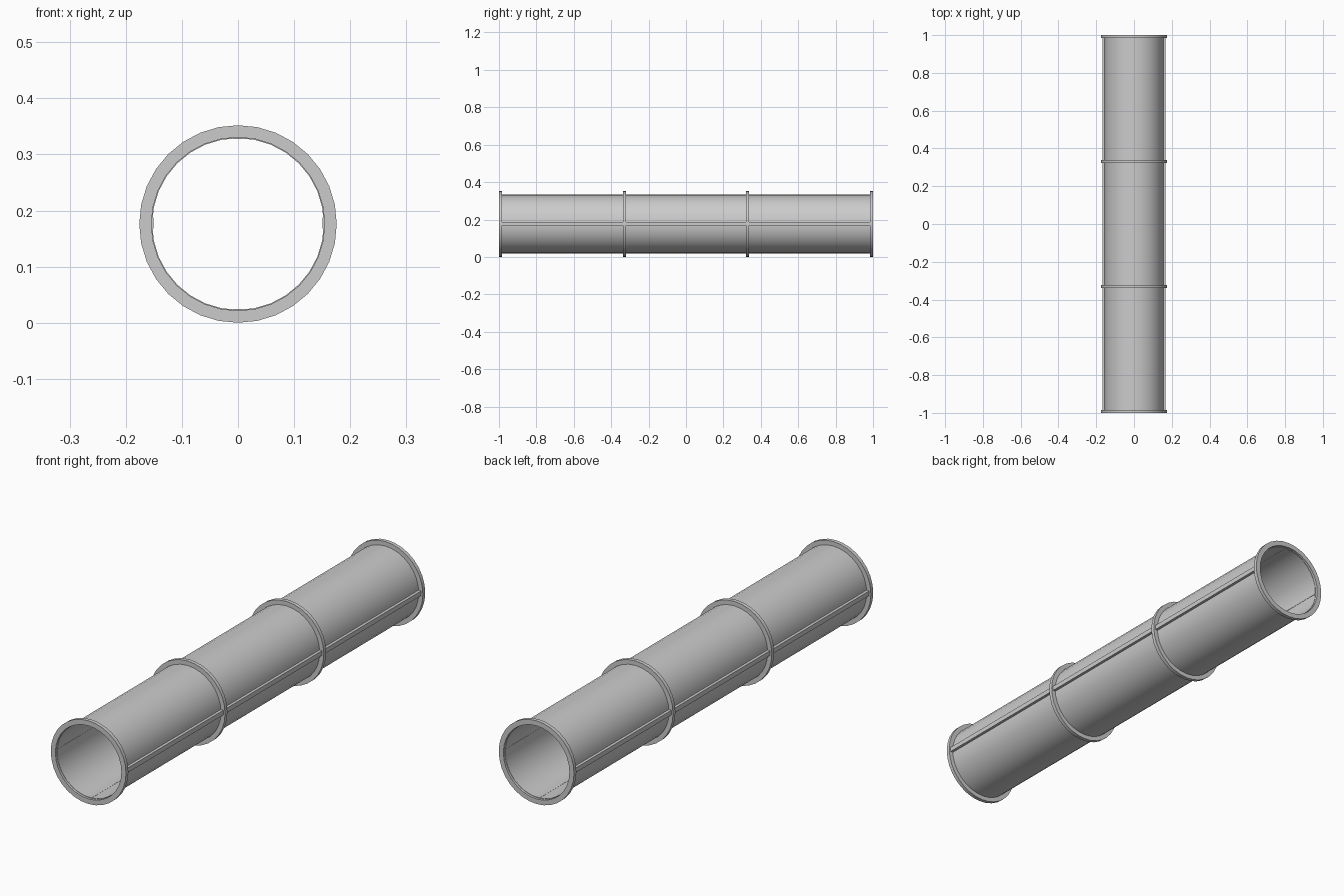
import bpy, bmesh
from math import sin, cos, pi, radians

if "Cube" in bpy.data.objects:
    bpy.data.objects.remove(bpy.data.objects["Cube"])

R, SIDES = 0.176, 32
CZ = R


def make_tube(name, r_in, r_out, y0, y1, angle=35):
    """Hollow round section running along y."""
    bm = bmesh.new()
    loops = []
    for i in range(SIDES):
        a = 2 * pi * i / SIDES
        loops.append([bm.verts.new((r * cos(a), y, CZ + r * sin(a)))
                      for r, y in ((r_out, y0), (r_out, y1), (r_in, y1), (r_in, y0))])
    for i in range(SIDES):
        a, b = loops[i], loops[(i + 1) % SIDES]
        for k in range(4):
            n = (k + 1) % 4
            bm.faces.new((a[k], a[n], b[n], b[k]))
    bmesh.ops.recalc_face_normals(bm, faces=bm.faces)
    me = bpy.data.meshes.new(name)
    bm.to_mesh(me)
    bm.free()
    ob = bpy.data.objects.new(name, me)
    bpy.context.collection.objects.link(ob)
    bpy.context.view_layer.objects.active = ob
    ob.select_set(True)
    bpy.ops.object.shade_smooth_by_angle(angle=radians(angle))
    ob.select_set(False)
    return ob


def make_box(name, center, size):
    bpy.ops.mesh.primitive_cube_add(size=1, location=center)
    ob = bpy.context.object
    ob.name = name
    ob.scale = size
    ob.select_set(False)


# Main pipe wall
make_tube("pipe_wall", 0.153, 0.157, -0.99, 0.99)

# End flanges and middle ribs
for i, y in enumerate((-0.992, -0.33, 0.33, 0.992)):
    make_tube(f"collar_ring_{i + 1}", 0.1545, R, y - 0.008, y + 0.008)

# Side seam strips, standing out from the wall and slightly into the bore
for side, s in (("right", 1), ("left", -1)):
    make_box(f"seam_strip_{side}", (s * 0.1595, 0, CZ + 0.002), (0.017, 1.98, 0.02))

# Shallow seams on the inside, top and bottom
for side, s in (("top", 1), ("bottom", -1)):
    make_box(f"inner_seam_{side}", (0, 0, CZ + s * 0.1535), (0.018, 1.98, 0.004))
